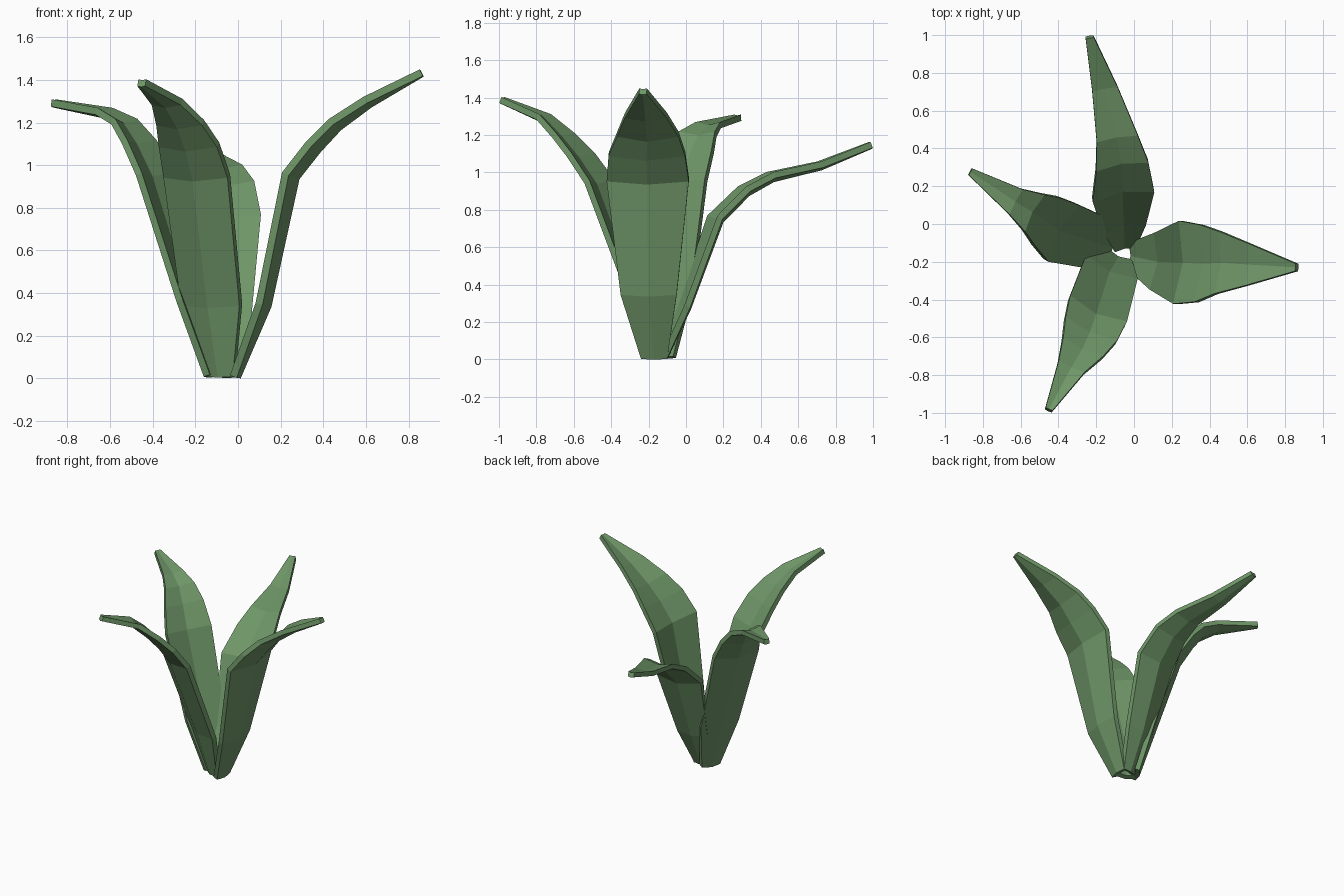
import bpy, bmesh
from mathutils import Vector

if "Cube" in bpy.data.objects:
    bpy.data.objects.remove(bpy.data.objects["Cube"])

green = bpy.data.materials.new("leaf_green")
green.diffuse_color = (0.16, 0.31, 0.14, 1)
green.use_nodes = True
green.node_tree.nodes["Principled BSDF"].inputs["Base Color"].default_value = green.diffuse_color


def leaf(name, stations):
    """Creased blade: each station is (x, y, z, half_width) along the leaf."""
    pts = [Vector(s[:3]) for s in stations]
    heading = pts[-1] - pts[0]
    heading.z = 0
    side = Vector((0, 0, 1)).cross(heading.normalized())
    bm = bmesh.new()
    rings = []
    for i, p in enumerate(pts):
        hw = stations[i][3]
        # average the directions of the neighbouring segments
        before = (p - pts[max(i - 1, 0)]).normalized()
        after = (pts[min(i + 1, len(pts) - 1)] - p).normalized()
        up = (before + after).normalized().cross(side).normalized()
        th = 0.034
        dip = min(0.04, 0.22 * hw)
        top = (th + dip) / 2
        profile = [(-1, top), (0, top - dip), (1, top),
                   (1, top - th), (0, -top), (-1, top - th)]
        ring = []
        for s, h in profile:
            v = p + side * (s * hw) + up * h
            v.z = max(v.z, 0)
            ring.append(bm.verts.new(v))
        rings.append(ring)
    # skin between the stations, then close both ends
    for a, b in zip(rings, rings[1:]):
        for k in range(6):
            m = (k + 1) % 6
            bm.faces.new((a[k], a[m], b[m], b[k]))
    for r in (rings[0], rings[-1]):
        bm.faces.new((r[0], r[1], r[4], r[5]))
        bm.faces.new((r[1], r[2], r[3], r[4]))
    bmesh.ops.recalc_face_normals(bm, faces=bm.faces)
    mesh = bpy.data.meshes.new(name)
    bm.to_mesh(mesh)
    bm.free()
    mesh.materials.append(green)
    ob = bpy.data.objects.new(name, mesh)
    bpy.context.collection.objects.link(ob)


# Right leaf, tallest and widest
leaf("leaf_right", [
    (-0.01, -0.17, 0.005, 0.07), (0.125, -0.20, 0.345, 0.15),
    (0.255, -0.205, 0.95, 0.22), (0.36, -0.21, 1.085, 0.205),
    (0.46, -0.205, 1.19, 0.165), (0.61, -0.215, 1.295, 0.112),
    (0.862, -0.23, 1.432, 0.02)])

# Front leaf
leaf("leaf_front", [
    (-0.085, -0.18, 0.01, 0.07), (-0.13, -0.255, 0.34, 0.15),
    (-0.20, -0.475, 0.94, 0.165), (-0.235, -0.575, 1.085, 0.15),
    (-0.275, -0.665, 1.19, 0.118), (-0.335, -0.765, 1.29, 0.075),
    (-0.452, -0.985, 1.385, 0.02)])

# Left leaf, curling over at the tip
leaf("leaf_left", [
    (-0.12, -0.12, 0.01, 0.07), (-0.22, -0.09, 0.36, 0.145),
    (-0.40, -0.035, 0.95, 0.17), (-0.475, 0.02, 1.10, 0.145),
    (-0.54, 0.065, 1.195, 0.11), (-0.63, 0.12, 1.245, 0.075),
    (-0.867, 0.277, 1.29, 0.02)])

# Back leaf, lowest
leaf("leaf_back", [
    (-0.05, -0.12, 0.01, 0.055), (-0.055, 0.0, 0.28, 0.115),
    (-0.06, 0.17, 0.75, 0.165), (-0.065, 0.32, 0.90, 0.14),
    (-0.09, 0.46, 0.975, 0.11), (-0.155, 0.72, 1.035, 0.068),
    (-0.235, 0.99, 1.145, 0.022)])
